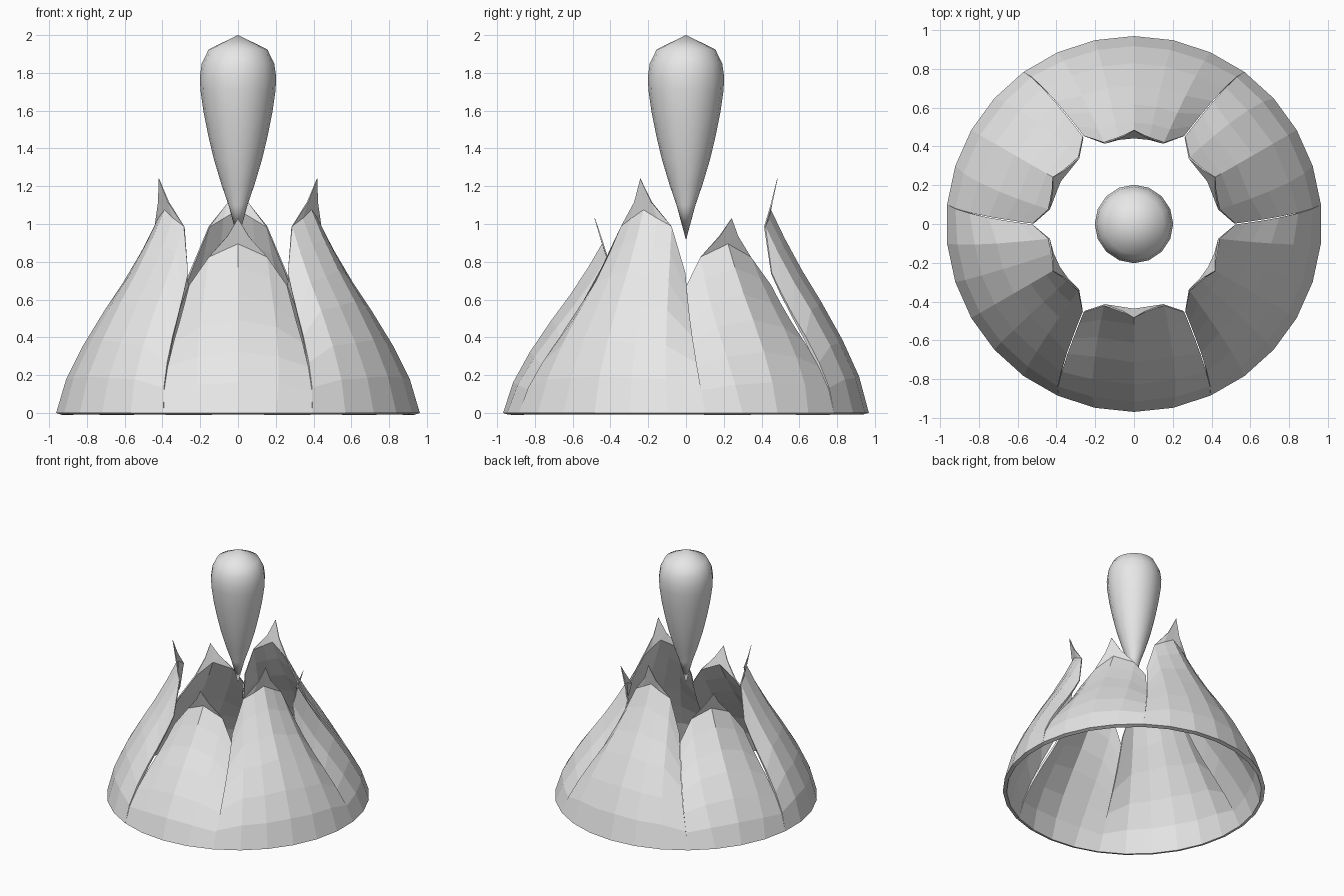
import bpy, bmesh, math
from mathutils import Vector

if "Cube" in bpy.data.objects:
    bpy.data.objects.remove(bpy.data.objects["Cube"])

grey = bpy.data.materials.new("light_grey")
grey.diffuse_color = (0.8, 0.8, 0.8, 1)
grey.use_nodes = True
grey.node_tree.nodes["Principled BSDF"].inputs["Base Color"].default_value = grey.diffuse_color

# wall curve: height fraction, inward travel fraction
WALL = [(0, 0), (0.18, 0.10), (0.36, 0.27), (0.55, 0.49), (0.70, 0.68), (0.86, 0.86), (1, 1)]
BASE_R = 0.968


def polar(deg, r, z):
    a = math.radians(deg)
    return Vector((r * math.cos(a), r * math.sin(a), z))


def finish(obj):
    bpy.context.collection.objects.link(obj)
    obj.data.materials.append(grey)
    return obj


def petal(name, centre, columns, mid, tip):
    """columns: (base angle, top angle, top radius, top height) from centre to edge."""
    bm = bmesh.new()
    cols = [(-b, -t, r, z) for b, t, r, z in columns[:0:-1]] + columns
    grid, weights = [], {}

    def add(co, w):
        v = bm.verts.new(co)
        weights[v] = w
        return v

    for b, t, r, z in cols:
        grid.append([add(polar(centre + b + (t - b) * h, BASE_R + (r - BASE_R) * k, z * h),
                         1 - 0.7 * h) for h, k in WALL])
    for left, right in zip(grid, grid[1:]):
        for j in range(len(WALL) - 1):
            bm.faces.new((left[j], right[j], right[j + 1], left[j + 1]))

    # curled pointed tip above the middle columns
    c = len(cols) // 2
    top = add(polar(centre, *tip), 0.1)
    ml = add(polar(centre - mid[0], *mid[1:]), 0.25)
    mr = add(polar(centre + mid[0], *mid[1:]), 0.25)
    reach = len(columns) - 2
    for s in range(c - reach, c):
        bm.faces.new((grid[s][-1], grid[s + 1][-1], ml))
    for s in range(c, c + reach):
        bm.faces.new((grid[s][-1], grid[s + 1][-1], mr))
    bm.faces.new((ml, grid[c][-1], top))
    bm.faces.new((grid[c][-1], mr, top))

    bm.verts.index_update()
    w_list = [weights[v] for v in bm.verts]
    me = bpy.data.meshes.new(name)
    bm.to_mesh(me)
    bm.free()
    obj = finish(bpy.data.objects.new(name, me))
    group = obj.vertex_groups.new(name="thickness")
    for i, w in enumerate(w_list):
        group.add([i], w, 'REPLACE')
    # wall thins out towards the tip
    sol = obj.modifiers.new("thickness", 'SOLIDIFY')
    sol.thickness = 0.03
    sol.offset = -1
    sol.vertex_group = "thickness"


TALL = [(0, 0, 0.45, 1.075), (12, 10.2, 0.449, 1.03), (24, 20.2, 0.448, 0.988), (36, 29.7, 0.523, 0.74)]
SHORT = [(0, 0, 0.445, 0.895), (12, 20.2, 0.448, 0.825), (24, 29.7, 0.523, 0.675)]

# three tall petals alternating with three short ones
for i in range(3):
    petal(f"tall_petal_{i + 1}", 90 + 120 * i, TALL, (6.5, 0.462, 1.115), (0.485, 1.24))
    petal(f"short_petal_{i + 1}", 30 + 120 * i, SHORT, (7, 0.46, 0.935), (0.485, 1.03))

# floating teardrop in the middle
DROP = [(0.050, 1.10), (0.088, 1.21), (0.127, 1.34), (0.158, 1.47), (0.182, 1.59),
        (0.199, 1.71), (0.202, 1.78), (0.192, 1.85), (0.155, 1.925)]
SIDES = 16
bm = bmesh.new()
rings = [[bm.verts.new(polar(360 * i / SIDES, r, z)) for i in range(SIDES)] for r, z in DROP]
low, high = bm.verts.new((0, 0, 0.915)), bm.verts.new((0, 0, 2))
for i in range(SIDES):
    k = (i + 1) % SIDES
    bm.faces.new((low, rings[0][k], rings[0][i]))
    bm.faces.new((high, rings[-1][i], rings[-1][k]))
    for a, b in zip(rings, rings[1:]):
        bm.faces.new((a[i], a[k], b[k], b[i]))
for f in bm.faces:
    f.smooth = True
me = bpy.data.meshes.new("teardrop")
bm.to_mesh(me)
bm.free()
finish(bpy.data.objects.new("teardrop", me))
